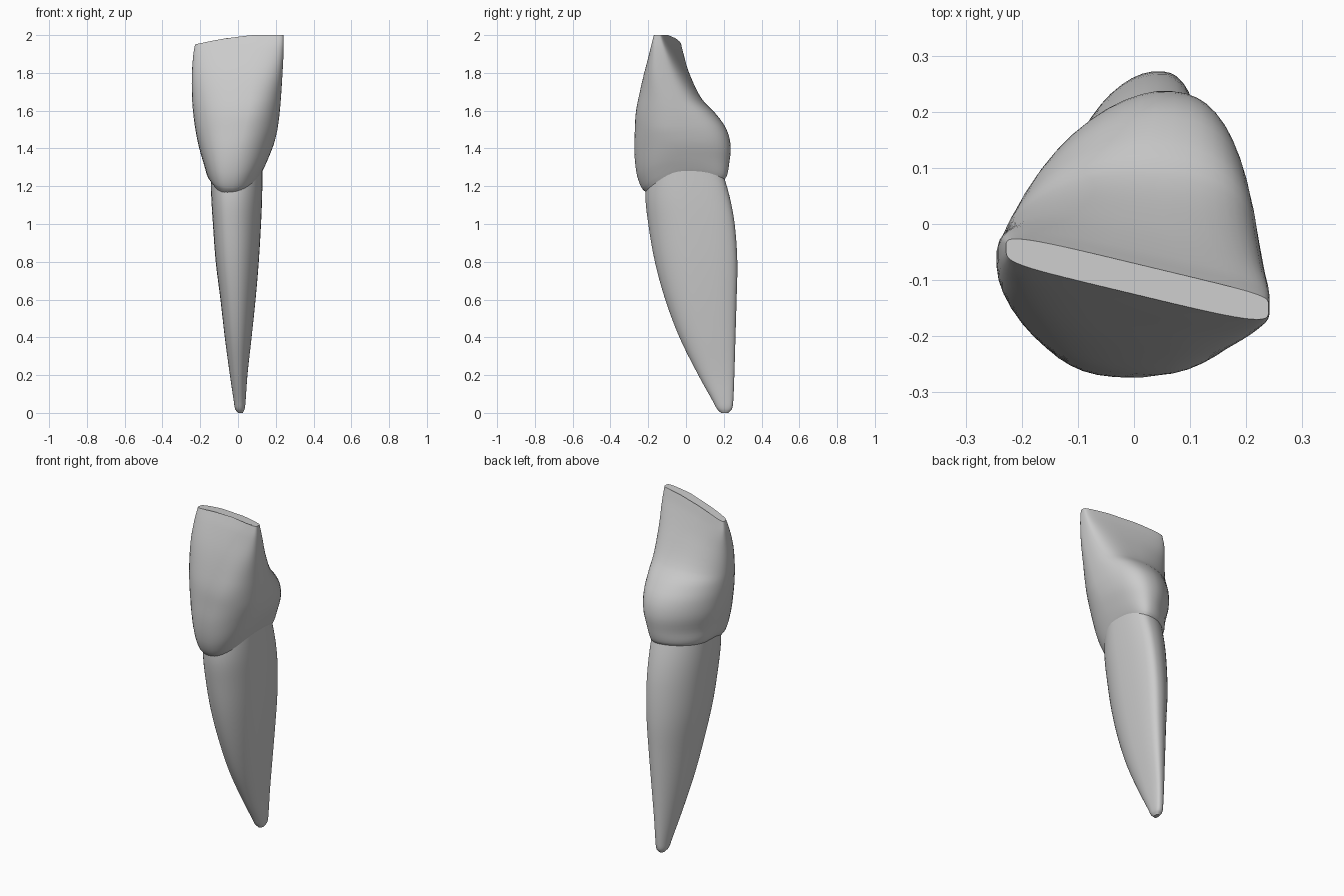
import bpy, bmesh, math

cube = bpy.data.objects.get("Cube")
if cube:
    bpy.data.objects.remove(cube, do_unlink=True)

SEGMENTS = 48
STEPS = 4

enamel = bpy.data.materials.new("light grey")
enamel.use_nodes = True
grey = (0.6, 0.6, 0.6, 1)
enamel.diffuse_color = grey
enamel.node_tree.nodes["Principled BSDF"].inputs["Base Color"].default_value = grey


def spline_rows(rows):
    """Smoothly interpolate between section rows, with slopes that follow height."""
    def slope(i, k):
        a, b = rows[max(i - 1, 0)], rows[min(i + 1, len(rows) - 1)]
        return (b[k] - a[k]) / (b[0] - a[0])

    result = []
    for i in range(len(rows) - 1):
        a, b = rows[i], rows[i + 1]
        h = b[0] - a[0]
        for step in range(STEPS):
            t = step / STEPS
            row = [a[0] + h * t]
            for k in range(1, len(a)):
                row.append((2*t**3 - 3*t**2 + 1) * a[k] + (3*t**2 - 2*t**3) * b[k]
                           + h * ((t**3 - 2*t**2 + t) * slope(i, k) + (t**3 - t**2) * slope(i + 1, k)))
            result.append(row)
    return result + [list(rows[-1])]


def section(row):
    """Closed slanted outline; its +x side is fuller at the back, leaner in front."""
    z, left, right, front, back, y_mid, slant, x_front, x_back, p_front, p_back = row
    for i in range(SEGMENTS):
        angle = math.tau * (i + 0.5) / SEGMENTS
        c, s = math.cos(angle), math.sin(angle)
        side = right if c > 0 else left
        end, x_end, p = (back, x_back, p_back) if s > 0 else (front, x_front, p_front)
        if c > 0:
            p *= 0.6 if s > 0 else 1.3
        x = x_end + (side - x_end) * abs(c) ** p
        y = y_mid + (end - y_mid) * abs(s) ** p + slant * x
        yield x, y, z, c, s


def loft(name, rows, warp):
    bm = bmesh.new()
    rings = []
    for row in spline_rows(rows):
        rings.append([bm.verts.new((x, y, warp(x, z, c, s)))
                      for x, y, z, c, s in section(row)])
    for low, high in zip(rings, rings[1:]):
        for i in range(SEGMENTS):
            j = (i + 1) % SEGMENTS
            bm.faces.new((low[i], low[j], high[j], high[i]))
    bm.faces.new(rings[0][::-1])
    bm.faces.new(rings[-1])
    bmesh.ops.recalc_face_normals(bm, faces=bm.faces[:])
    mesh = bpy.data.meshes.new(name)
    bm.to_mesh(mesh)
    bm.free()
    mesh.materials.append(enamel)
    obj = bpy.data.objects.new(name, mesh)
    bpy.context.collection.objects.link(obj)
    bpy.ops.object.select_all(action='DESELECT')
    bpy.context.view_layer.objects.active = obj
    obj.select_set(True)
    bpy.ops.object.shade_smooth_by_angle(angle=math.radians(40))
    return obj


def crown_warp(x, z, c, s):
    # arched gum line below, higher on the +x side; sloping biting edge above
    gum = min(max((1.5 - z) / 0.3, 0), 1)
    edge = min(max((z - 1.6) / 0.4, 0), 1)
    arch = (0.07 if c > 0 else 0.02) * c * c + (0.03 if s > 0 else -0.04) * s * s
    return z + gum * arch - edge * 0.05 * (max(0, 0.08 - x) / 0.31) ** 1.4


# Crown: height, left, right, front, back, widest y, slant of the section,
# x of front and back crests, roundness of front and back
crown_rows = [
    (1.2, -.14, .124, -.205, .2, 0, 0, -.04, .05, .72, 1.1),
    (1.23, -.16, .136, -.237, .217, 0, 0, -.04, .05, .74, 1.15),
    (1.3, -.18, .16, -.263, .229, -.02, 0, -.03, .05, .75, 1.2),
    (1.4, -.207, .19, -.274, .238, -.03, -.02, -.01, .05, .78, 1.2),
    (1.5, -.226, .209, -.27, .217, -.05, -.04, .02, .05, .78, 1.2),
    (1.58, -.237, .22, -.264, .163, -.06, -.06, .04, .04, .78, 1.2),
    (1.66, -.243, .227, -.248, .087, -.075, -.09, .05, .02, .76, 1.1),
    (1.8, -.245, .236, -.208, .012, -.095, -.16, .04, 0, .65, .9),
    (1.93, -.238, .242, -.158, -.045, -.095, -.22, 0, 0, .5, .6),
    (2, -.228, .24, -.125, -.07, -.095, -.24, 0, 0, .38, .5),
]
loft("crown", crown_rows, crown_warp)

# Root: height, left, right, front, back
root_sizes = [
    (0, 0, .025, .185, .225),
    (.02, -.015, .035, .165, .243),
    (.06, -.022, .04, .143, .25),
    (.2, -.043, .05, .065, .256),
    (.4, -.07, .072, -.035, .262),
    (.6, -.093, .093, -.11, .268),
    (.8, -.118, .11, -.165, .272),
    (1, -.133, .122, -.2, .258),
    (1.15, -.142, .128, -.215, .23),
    (1.32, -.145, .13, -.2, .18),
]
root_rows = []
for z, left, right, front, back in root_sizes:
    middle = front + 0.5 * (back - front)
    lean = 0.04 * min(z, 1)
    root_rows.append((z, left, right, front, back, middle, 0,
                      0.01 - lean, 0.01 + lean, 0.75, 1.1))
loft("root", root_rows, lambda x, z, c, s: z)
